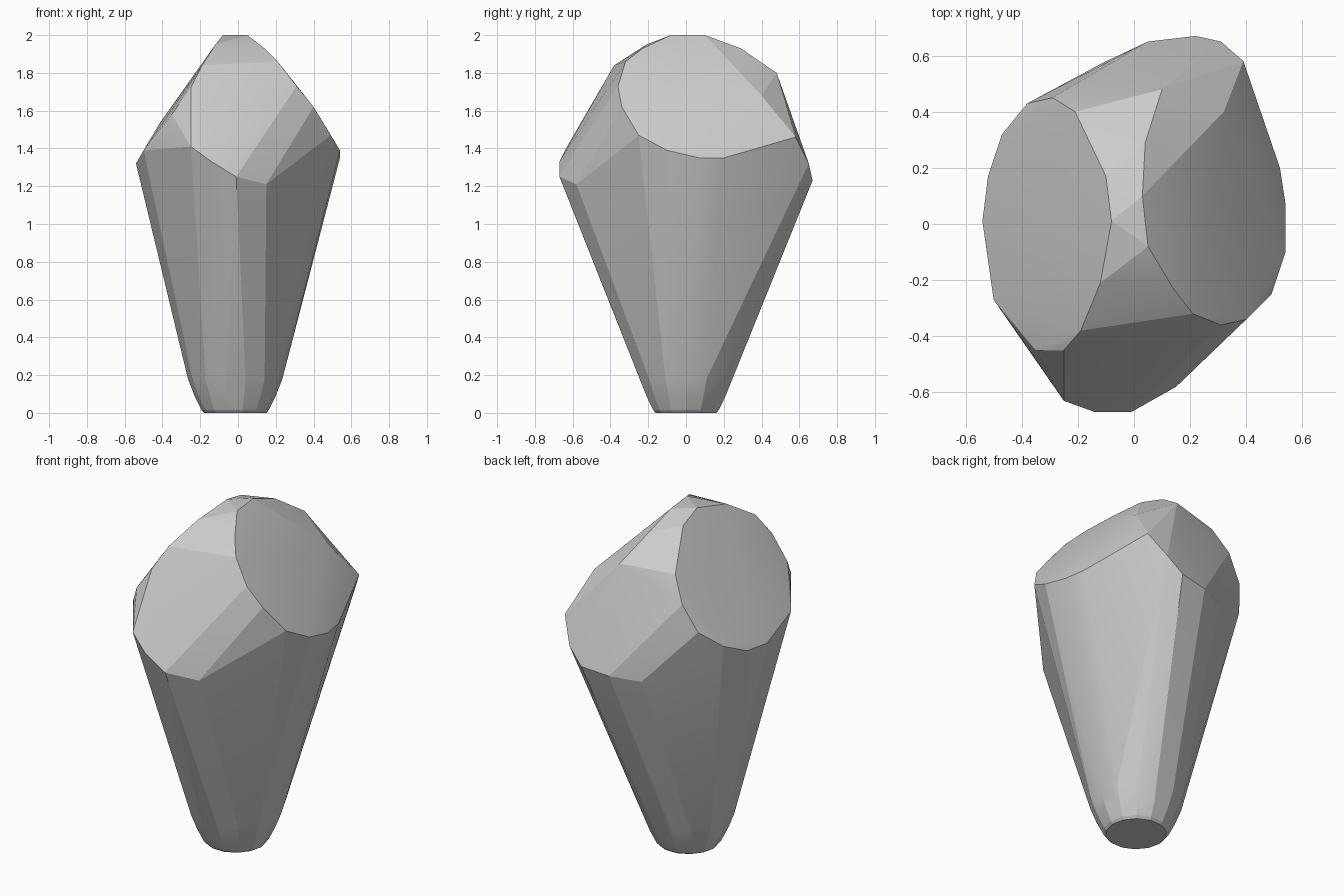
import bpy, bmesh, math

if "Cube" in bpy.data.objects:
    bpy.data.objects.remove(bpy.data.objects["Cube"])

# Faceted stone: convex hull around the corners of each cut face
front_cut = [(-.25, -.63, 1.41), (-.14, -.67, 1.33), (-.01, -.67, 1.25), (.15, -.58, 1.21)]
right_cut = [(.40, -.34, 1.62), (.49, -.25, 1.47), (.54, -.10, 1.39), (.54, .07, 1.35),
             (.52, .20, 1.35), (.39, .58, 1.46), (.32, .40, 1.68), (.31, -.36, 1.73)]
back_cut = [(.31, .65, 1.32), (.22, .67, 1.23), (.05, .65, 1.21), (-.11, .575, 1.19)]
left_cut = [(-.38, .43, 1.50), (-.47, .32, 1.40), (-.52, .17, 1.33), (-.54, .01, 1.32),
            (-.50, -.27, 1.39), (-.40, -.41, 1.48), (-.35, -.45, 1.58), (-.25, -.45, 1.72),
            (-.29, .45, 1.65), (-.21, .40, 1.79), (-.41, -.02, 1.54)]
crown = [(.05, -.08, 2.0), (.03, .10, 2.0), (-.08, .01, 2.0), (-.10, .17, 1.96),
         (-.12, -.21, 1.95), (-.19, -.38, 1.84), (.14, -.23, 1.93), (.21, -.32, 1.86),
         (.10, .48, 1.80), (.04, .29, 1.93)]


def ring(radius, z, sides=14, cx=-.015):
    """Circle of points near the foot."""
    return [(cx + radius * math.cos(2 * math.pi * i / sides),
             radius * math.sin(2 * math.pi * i / sides), z) for i in range(sides)]


# Rounded narrow foot
foot = ring(.165, 0) + ring(.178, .015) + ring(.215, .09) + ring(.25, .18)

bm = bmesh.new()
for p in front_cut + right_cut + back_cut + left_cut + crown + foot:
    bm.verts.new(p)
hull = bmesh.ops.convex_hull(bm, input=bm.verts[:])
unused = {v for v in hull["geom_interior"] + hull["geom_unused"] if isinstance(v, bmesh.types.BMVert)}
bmesh.ops.delete(bm, geom=list(unused), context='VERTS')
bmesh.ops.recalc_face_normals(bm, faces=bm.faces[:])

mesh = bpy.data.meshes.new("faceted_stone")
bm.to_mesh(mesh)
bm.free()
stone = bpy.data.objects.new("faceted_stone", mesh)
bpy.context.collection.objects.link(stone)

# Soften only the very shallow facets
bpy.context.view_layer.objects.active = stone
stone.select_set(True)
bpy.ops.object.shade_smooth_by_angle(angle=math.radians(12))
